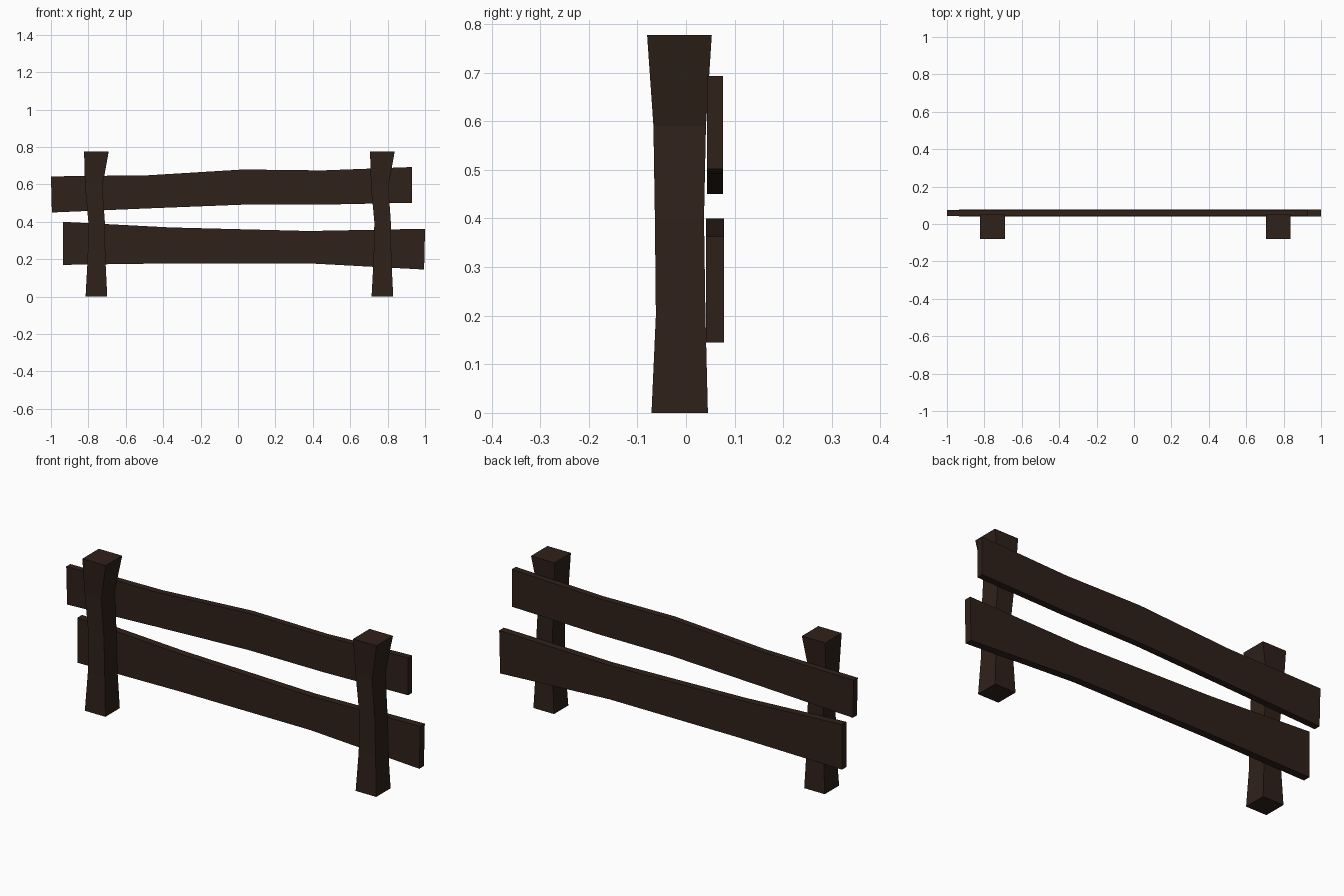
import bpy, bmesh

if "Cube" in bpy.data.objects:
    bpy.data.objects.remove(bpy.data.objects["Cube"])

wood = bpy.data.materials.new("dark_wood")
wood.diffuse_color = (0.028, 0.015, 0.010, 1)
wood.use_nodes = True
wood.node_tree.nodes["Principled BSDF"].inputs["Base Color"].default_value = wood.diffuse_color


def loft(name, rings):
    """Skin a row of four-cornered rings and cap both ends."""
    bm = bmesh.new()
    loops = [[bm.verts.new(p) for p in ring] for ring in rings]
    for a, b in zip(loops, loops[1:]):
        for i in range(4):
            j = (i + 1) % 4
            bm.faces.new((a[i], a[j], b[j], b[i]))
    bm.faces.new(loops[0][::-1])
    bm.faces.new(loops[-1])
    bmesh.ops.recalc_face_normals(bm, faces=bm.faces[:])
    mesh = bpy.data.meshes.new(name)
    bm.to_mesh(mesh)
    bm.free()
    mesh.materials.append(wood)
    obj = bpy.data.objects.new(name, mesh)
    bpy.context.collection.objects.link(obj)
    return obj


def post(name, cx):
    # z, left, right, front, back
    levels = [(0.0, -0.058, 0.058, -0.071, 0.045),
              (0.20, -0.047, 0.048, -0.062, 0.040),
              (0.40, -0.043, 0.045, -0.064, 0.037),
              (0.59, -0.061, 0.032, -0.067, 0.041),
              (0.777, -0.066, 0.066, -0.080, 0.053)]
    loft(name, [[(cx + l, f, z), (cx + r, f, z), (cx + r, b, z), (cx + l, b, z)]
                for z, l, r, f, b in levels])


def rail(name, front, back, sections):
    # sections: x at bottom, bottom z, x at top, top z
    loft(name, [[(xb, front, zb), (xb, back, zb), (xt, back, zt), (xt, front, zt)]
                for xb, zb, xt, zt in sections])


# Two waisted posts
post("left_post", -0.757)
post("right_post", 0.772)

# Warped planks behind the posts
rail("upper_rail", 0.043, 0.076, [(-0.995, 0.450, -1.0, 0.643),
                                  (-0.48, 0.472, -0.48, 0.649),
                                  (0.03, 0.492, 0.03, 0.680),
                                  (0.45, 0.492, 0.45, 0.675),
                                  (0.93, 0.502, 0.93, 0.693)])
rail("lower_rail", 0.041, 0.078, [(-0.935, 0.170, -0.935, 0.400),
                                  (-0.36, 0.178, -0.36, 0.370),
                                  (0.38, 0.178, 0.38, 0.351),
                                  (0.995, 0.145, 1.0, 0.363)])
